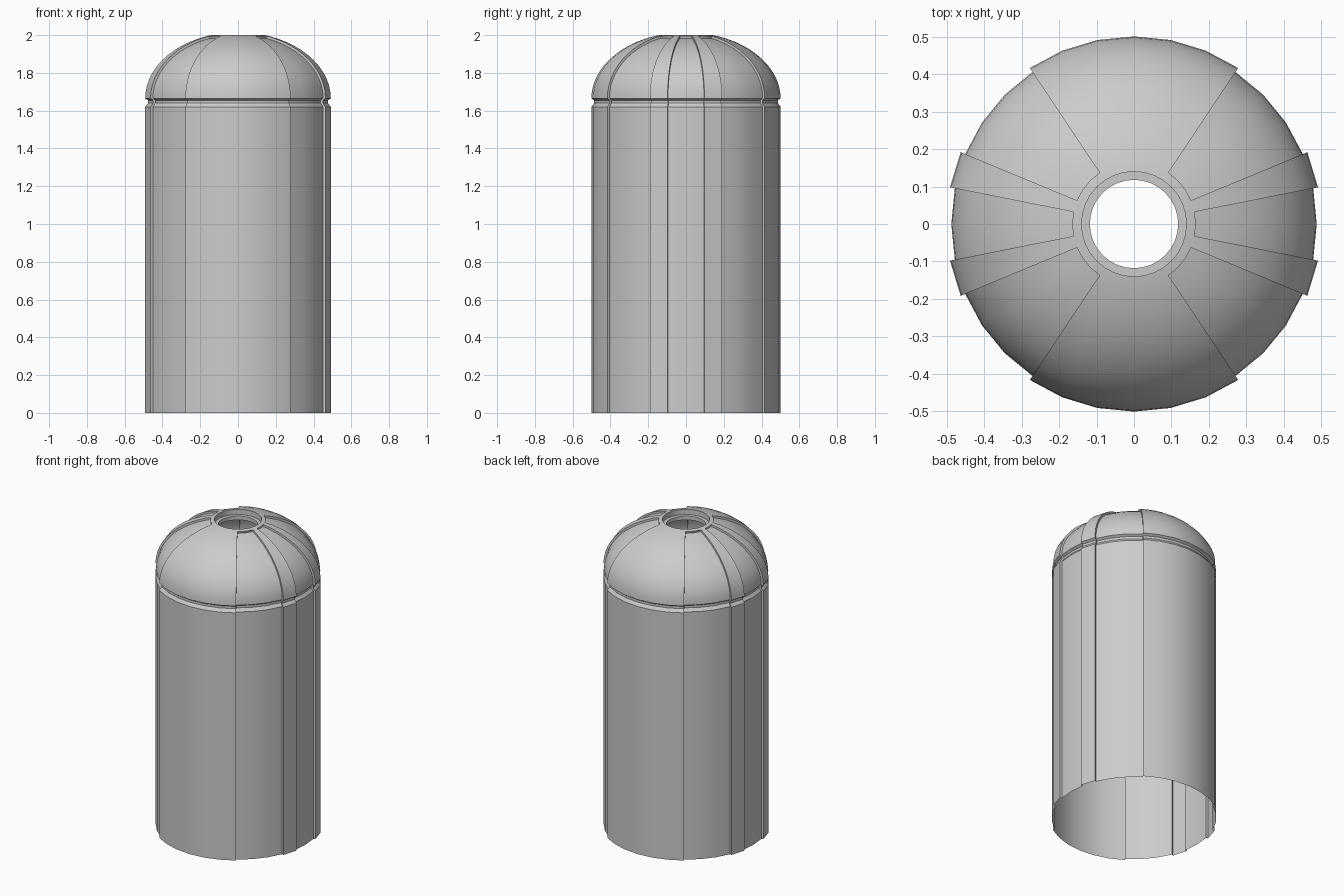
import bpy, bmesh, math

cube = bpy.data.objects.get("Cube")
if cube:
    bpy.data.objects.remove(cube)

grey = bpy.data.materials.new("plain grey")
grey.use_nodes = True
colour = (0.6, 0.6, 0.6, 1)
grey.diffuse_color = colour
grey.node_tree.nodes["Principled BSDF"].inputs["Base Color"].default_value = colour

RADIUS = 0.501     # raised panels
STEP = 0.013       # how far the recessed panels sit back
SEAM = 1.665       # lower edge of the dome
RISE = 0.35        # dome height if it were closed
COLLAR = 0.165     # where the raised collar starts
SIDES = 32
UNIT = 2 * math.pi / SIDES


def is_raised(i):
    """Raised panels: wide ones front and back, narrow ribs either side of x."""
    a = (i + 0.5) % (SIDES // 2)
    a = min(a, SIDES // 2 - a)
    return 1 < a < 2 or a > 5


# Columns around the shell; a panel edge gets two, which makes the step
columns = []
for i in range(SIDES):
    before, after = is_raised(i - 1), is_raised(i)
    columns.append((i * UNIT, before))
    if before != after:
        columns.append((i * UNIT, after))


def shell(name, profile):
    """Sweep rows of (radius, z, inset radius, inset z) round the z axis."""
    bm = bmesh.new()
    rows = []
    for r, z, ri, zi in profile:
        row = []
        for angle, raised in columns:
            rad, h = (r, z) if raised else (ri, zi)
            row.append(bm.verts.new((rad * math.cos(angle), rad * math.sin(angle), h)))
        rows.append(row)
    n = len(columns)
    for low, high in zip(rows, rows[1:]):
        for i in range(n):
            j = (i + 1) % n
            bm.faces.new((low[i], low[j], high[j], high[i]))
    bmesh.ops.remove_doubles(bm, verts=bm.verts, dist=0.0002)
    mesh = bpy.data.meshes.new(name)
    bm.to_mesh(mesh)
    bm.free()
    mesh.materials.append(grey)
    obj = bpy.data.objects.new(name, mesh)
    bpy.context.collection.objects.link(obj)
    bpy.ops.object.select_all(action='DESELECT')
    obj.select_set(True)
    bpy.context.view_layer.objects.active = obj
    bpy.ops.object.shade_smooth_by_angle(angle=math.radians(30))
    return obj


def wall(r, z):
    return (r, z, r - STEP, z)


def plain(r, z):
    return (r, z, r, z)


# Tall open body and the groove under the dome
shell("body", [wall(RADIUS, 0), wall(RADIUS, 1.62)])
shell("groove", [wall(RADIUS, 1.62), wall(RADIUS - 0.015, 1.64),
                 wall(RADIUS - 0.015, 1.655), wall(RADIUS, SEAM)])

# Dome: elliptical profile with panels inset along the normal
dome = []
end = math.acos(COLLAR / RADIUS)
for k in range(13):
    t = end * k / 12
    r, z = RADIUS * math.cos(t), SEAM + RISE * math.sin(t)
    nr, nz = RISE * math.cos(t), RADIUS * math.sin(t)
    scale = STEP / math.hypot(nr, nz)
    dome.append((r, z, r - nr * scale, z - nz * scale))

# Collar, and the stepped rim of the top opening
top = z
dome += [plain(COLLAR, top), plain(0.14, 2.0)]
shell("dome", dome)
shell("opening_rim", [plain(0.14, 2.0), plain(0.14, 1.965),
                      plain(0.118, 1.965), plain(0.118, 1.94)])
